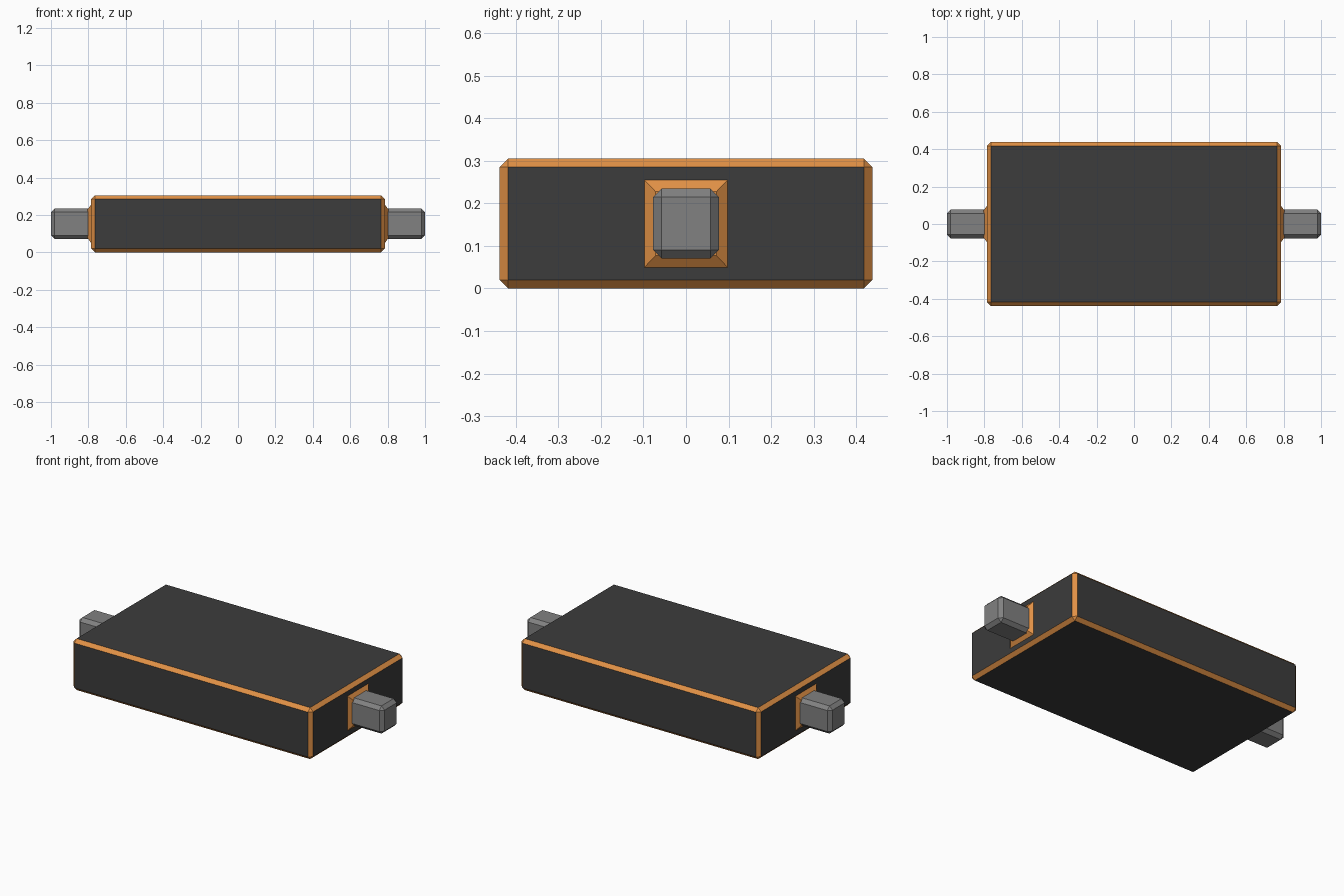
import bpy, bmesh
from mathutils import Matrix

if "Cube" in bpy.data.objects:
    bpy.data.objects.remove(bpy.data.objects["Cube"])


def material(name, colour):
    m = bpy.data.materials.new(name)
    m.diffuse_color = (*colour, 1)
    m.use_nodes = True
    m.node_tree.nodes["Principled BSDF"].inputs["Base Color"].default_value = m.diffuse_color
    return m


charcoal = material("charcoal", (0.045, 0.045, 0.045))
orange = material("orange", (0.75, 0.28, 0.06))
grey = material("mid_grey", (0.22, 0.22, 0.22))


def finish(bm, name, mats):
    bmesh.ops.recalc_face_normals(bm, faces=bm.faces)
    me = bpy.data.meshes.new(name)
    bm.to_mesh(me)
    bm.free()
    for m in mats:
        me.materials.append(m)
    ob = bpy.data.objects.new(name, me)
    bpy.context.collection.objects.link(ob)


def chamfered_box(name, centre, size, chamfer, face_mat, edge_mat):
    bm = bmesh.new()
    bmesh.ops.create_cube(bm, size=1, matrix=Matrix.Translation(centre) @ Matrix.Diagonal((*size, 1)))
    bmesh.ops.bevel(bm, geom=bm.edges[:], offset=chamfer, segments=1, affect='EDGES')
    bm.normal_update()
    for f in bm.faces:
        f.material_index = 0 if max(abs(c) for c in f.normal) > 0.99 else 1
    finish(bm, name, [face_mat, edge_mat])


def collar(name, side):
    # tapered square seat from the body wall out to the prong
    bm = bmesh.new()
    rings = []
    for x, h in ((0.78, 0.098), (0.785, 0.098), (0.805, 0.072)):
        rings.append([bm.verts.new((side * x, a * h, 0.1525 + b * h * 1.05))
                      for a, b in ((-1, -1), (1, -1), (1, 1), (-1, 1))])
    for lo, hi in zip(rings, rings[1:]):
        for i in range(4):
            j = (i + 1) % 4
            bm.faces.new((lo[i], lo[j], hi[j], hi[i]))
    bm.faces.new(rings[0])
    bm.faces.new(rings[-1])
    finish(bm, name, [orange])


# main slab with orange chamfers
chamfered_box("body", (0, 0, 0.1525), (1.57, 0.876, 0.305), 0.02, charcoal, orange)

# end prongs and their collars
for side, label in ((-1, "left"), (1, "right")):
    collar(label + "_collar", side)
    chamfered_box(label + "_prong", (side * 0.885, 0, 0.1525),
                  (0.23, 0.154, 0.164), 0.02, grey, grey)
